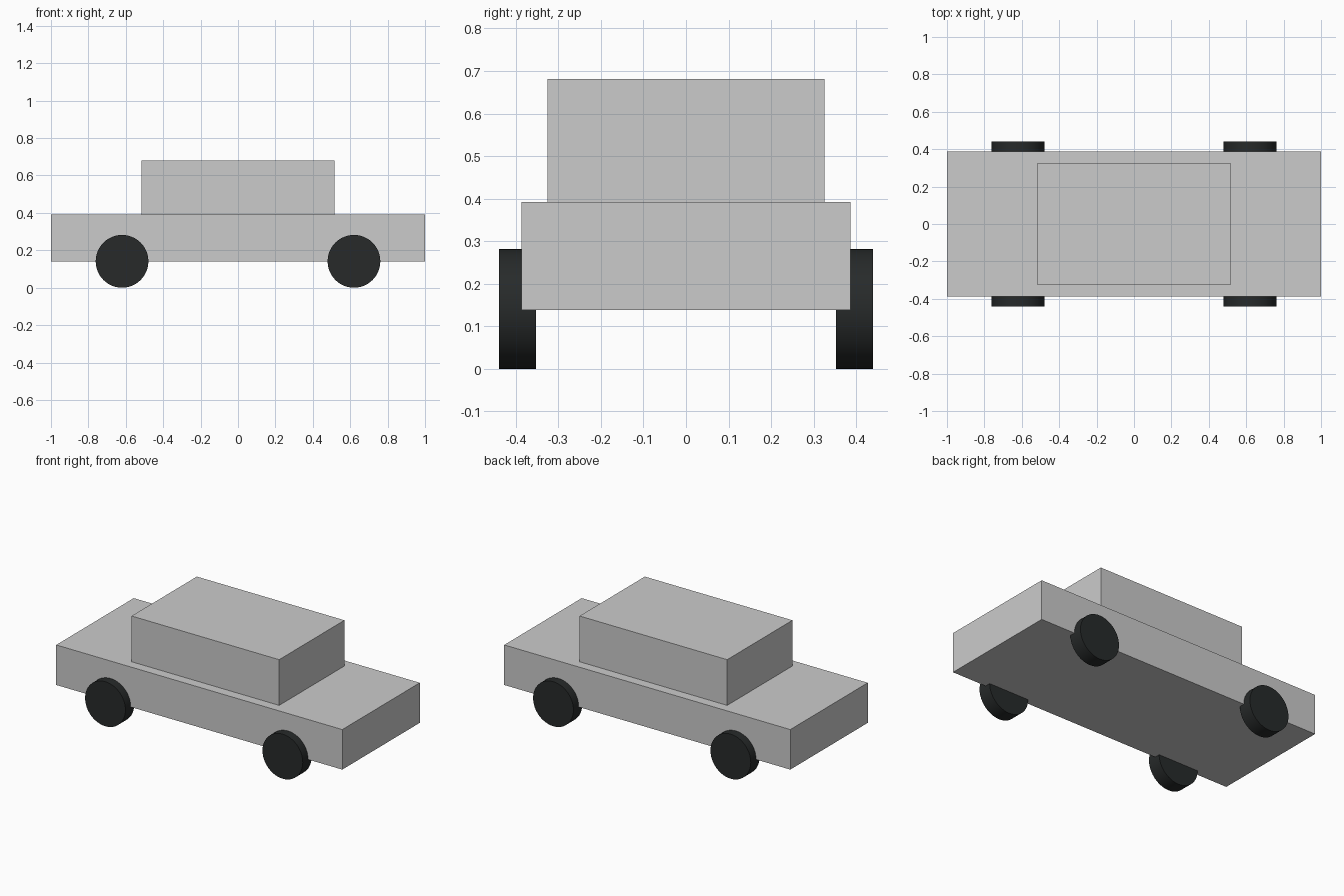
import bpy
from math import pi

if "Cube" in bpy.data.objects:
    bpy.data.objects.remove(bpy.data.objects["Cube"])


def box(name, half_x, half_y, z0, z1):
    bpy.ops.mesh.primitive_cube_add(size=1, location=(0, 0, (z0 + z1) / 2))
    ob = bpy.context.object
    ob.name = name
    ob.scale = (2 * half_x, 2 * half_y, z1 - z0)
    bpy.ops.object.transform_apply(location=False, rotation=False, scale=True)
    return ob


# Body and cabin
box("body", 1.0, 0.387, 0.139, 0.392)
box("cabin", 0.516, 0.326, 0.392, 0.681)

# Wheels
rubber = bpy.data.materials.new("dark_rubber")
rubber.diffuse_color = (0.02, 0.023, 0.023, 1)
rubber.use_nodes = True
rubber.node_tree.nodes["Principled BSDF"].inputs["Base Color"].default_value = rubber.diffuse_color
for x, end in ((-0.62, "left"), (0.62, "right")):
    for side, face in ((-1, "front"), (1, "back")):
        bpy.ops.mesh.primitive_cylinder_add(
            vertices=48, radius=0.141, depth=0.088,
            location=(x, side * 0.396, 0.141), rotation=(pi / 2, 0, 0))
        wheel = bpy.context.object
        wheel.name = f"wheel_{face}_{end}"
        wheel.data.materials.append(rubber)
        bpy.ops.object.shade_smooth_by_angle()
